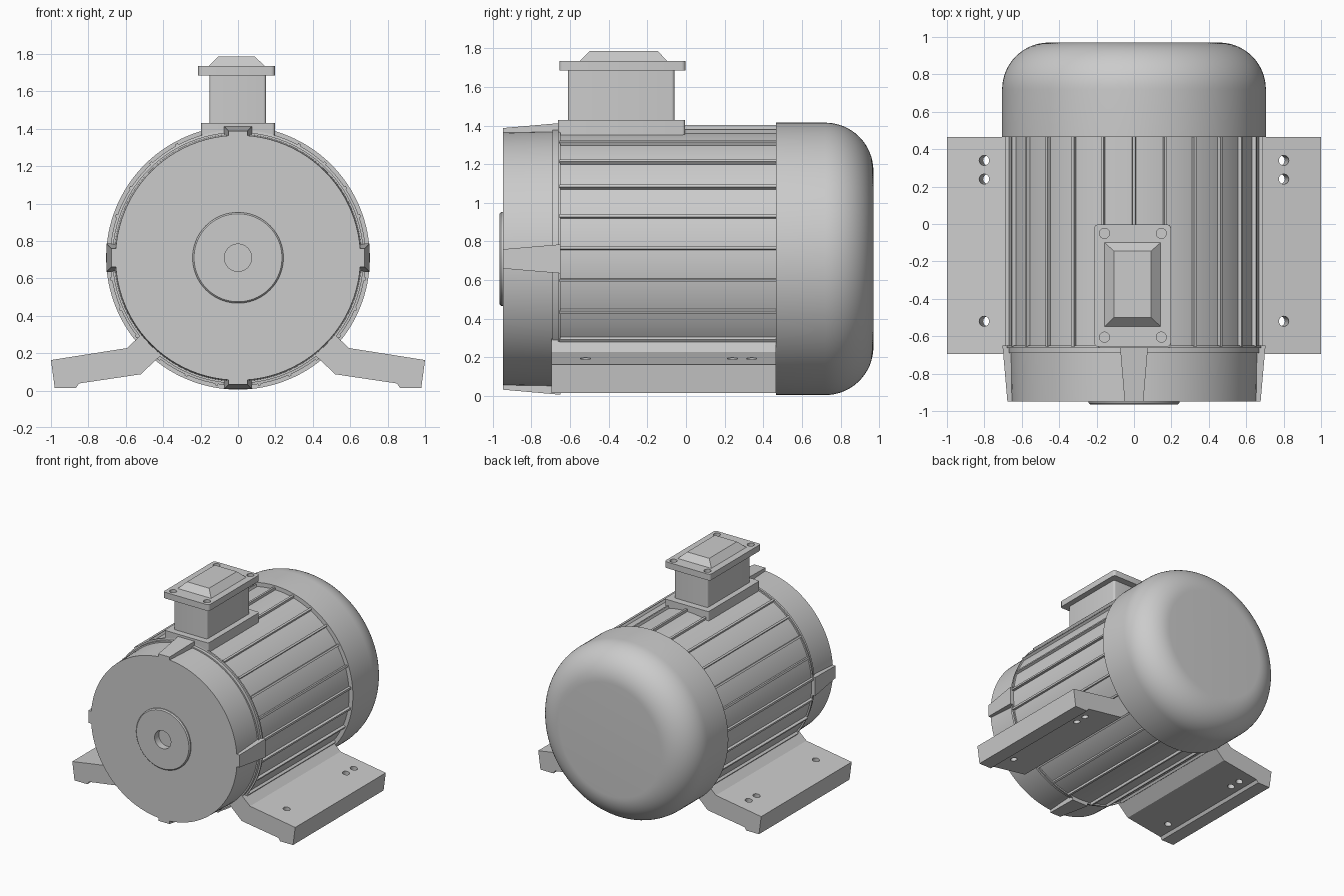
import bpy, bmesh
from math import sin, cos, pi, radians
from mathutils import Matrix, Vector

if "Cube" in bpy.data.objects:
    bpy.data.objects.remove(bpy.data.objects["Cube"])

CZ = 0.71  # height of the motor axis


def finish(name, bm, smooth=False):
    bmesh.ops.recalc_face_normals(bm, faces=bm.faces)
    me = bpy.data.meshes.new(name)
    bm.to_mesh(me)
    bm.free()
    ob = bpy.data.objects.new(name, me)
    bpy.context.collection.objects.link(ob)
    if smooth:
        bpy.ops.object.select_all(action='DESELECT')
        ob.select_set(True)
        bpy.context.view_layer.objects.active = ob
        bpy.ops.object.shade_smooth_by_angle(angle=radians(25))
    return ob


def lathe(name, profile, seg=96):
    """Revolve (radius, y) points about the motor axis."""
    bm = bmesh.new()
    vs = [bm.verts.new((r, y, CZ)) for r, y in profile]
    es = [bm.edges.new(p) for p in zip(vs, vs[1:])]
    bmesh.ops.spin(bm, geom=vs + es, cent=(0, 0, CZ), axis=(0, 1, 0),
                   angle=2 * pi, steps=seg, use_duplicate=False)
    bmesh.ops.remove_doubles(bm, verts=bm.verts, dist=1e-5)
    return finish(name, bm, True)


def add_loft(bm, a, b):
    """Solid between two matching point loops."""
    va, vb = [bm.verts.new(p) for p in a], [bm.verts.new(p) for p in b]
    bm.faces.new(va)
    bm.faces.new(vb)
    n = len(va)
    for i in range(n):
        bm.faces.new((va[i], va[(i + 1) % n], vb[(i + 1) % n], vb[i]))


def block(name, low, high, z0, z1, bevel=0.0):
    """Block between rectangles (x0, x1, y0, y1) at z0 and z1."""
    def rect(r, z):
        return [(r[0], r[2], z), (r[1], r[2], z), (r[1], r[3], z), (r[0], r[3], z)]
    bm = bmesh.new()
    add_loft(bm, rect(low, z0), rect(high, z1))
    if bevel:
        edges = [e for e in bm.edges
                 if abs(e.verts[0].co.z - e.verts[1].co.z) > 1e-4]
        bmesh.ops.bevel(bm, geom=edges, offset=bevel, segments=4,
                        profile=0.5, affect='EDGES')
    return finish(name, bm, bevel > 0)


def drill(target, name, points, r, depth, tilt=0.0):
    """Cut round holes in target."""
    bm = bmesh.new()
    for p in points:
        m = Matrix.Translation(p) @ Matrix.Rotation(tilt, 4, 'Y')
        bmesh.ops.create_cone(bm, cap_ends=True, segments=24, radius1=r,
                              radius2=r, depth=depth, matrix=m)
    cutter = finish(name, bm)
    cutter.hide_render = True
    cutter.hide_viewport = True
    mod = target.modifiers.new('holes', 'BOOLEAN')
    mod.operation = 'DIFFERENCE'
    mod.solver = 'EXACT'
    mod.object = cutter


# Stator body
lathe('motor_body', [(0, -0.69), (0.672, -0.69), (0.672, 0.48), (0, 0.48)])

# Front end cap, rear lip and hub with shaft hole
lathe('front_end_cap', [(0, -0.91), (0.073, -0.91), (0.073, -0.965), (0.235, -0.965),
                        (0.243, -0.957), (0.243, -0.948), (0.655, -0.948),
                        (0.662, -0.665), (0.684, -0.662), (0.684, -0.65), (0, -0.65)])

# Rounded fan cover
arc = [(0.455 + 0.25 * cos(t), 0.72 + 0.25 * sin(t))
       for t in (i * pi / 32 for i in range(17))]
lathe('fan_cover', [(0, 0.465), (0.705, 0.465)] + arc + [(0, 0.97)], 128)

# Cooling fins along the body
bm = bmesh.new()
for k in range(-12, 13):
    rot = Matrix.Translation((0, 0, CZ)) @ Matrix.Rotation(radians(14.2 * k), 4, 'Y')
    shape = [(-0.011, 0.65), (0.011, 0.65), (0.008, 0.692), (-0.008, 0.692)]
    add_loft(bm, *[[rot @ Vector((x, y, z)) for x, z in shape] for y in (-0.655, 0.47)])
finish('cooling_fins', bm)

# Four tapered lugs around the end cap
bm = bmesh.new()
for k in range(4):
    rot = Matrix.Translation((0, 0, CZ)) @ Matrix.Rotation(k * pi / 2, 4, 'Y')
    ends = []
    for y, w, r in ((-0.948, 0.05, 0.677), (-0.65, 0.075, 0.703)):
        ends.append([rot @ Vector((x, y, z)) for x, z in
                     ((-w, 0.6), (w, 0.6), (w, r), (-w, r))])
    add_loft(bm, *ends)
finish('end_cap_lugs', bm)

# Mounting feet, mirrored across x
foot = [(1.0, 0.163), (0.98, 0.015), (0.865, 0.015), (0.85, 0.038), (0.52, 0.087),
        (0.40, 0.20), (0.44, 0.37), (0.594, 0.227)]
bm = bmesh.new()
add_loft(bm, *[[(x, y, z) for x, z in foot] for y in (-0.695, 0.465)])
feet = finish('mounting_feet', bm)
drill(feet, 'foot_hole_cutter', [(0.79, y, 0.12) for y in (0.34, 0.24, -0.52)],
      0.027, 0.4, radians(8.4))
mirror = feet.modifiers.new('mirror', 'MIRROR')
mirror.use_axis = (True, False, False)

# Terminal box on top
base = (-0.197, 0.197, -0.662, -0.005)
block('terminal_base', base, base, 1.335, 1.43, 0.015)
box = (-0.152, 0.15, -0.61, -0.06)
block('terminal_box', box, box, 1.42, 1.69, 0.015)
lid = (-0.213, 0.197, -0.655, -0.003)
lid_ob = block('terminal_lid', lid, lid, 1.685, 1.735, 0.02)
drill(lid_ob, 'lid_hole_cutter',
      [(x, y, 1.735) for x in (-0.158, 0.146) for y in (-0.05, -0.605)], 0.027, 0.05)
block('terminal_lid_top', (-0.16, 0.145, -0.55, -0.097),
      (-0.107, 0.091, -0.5, -0.145), 1.733, 1.785)
